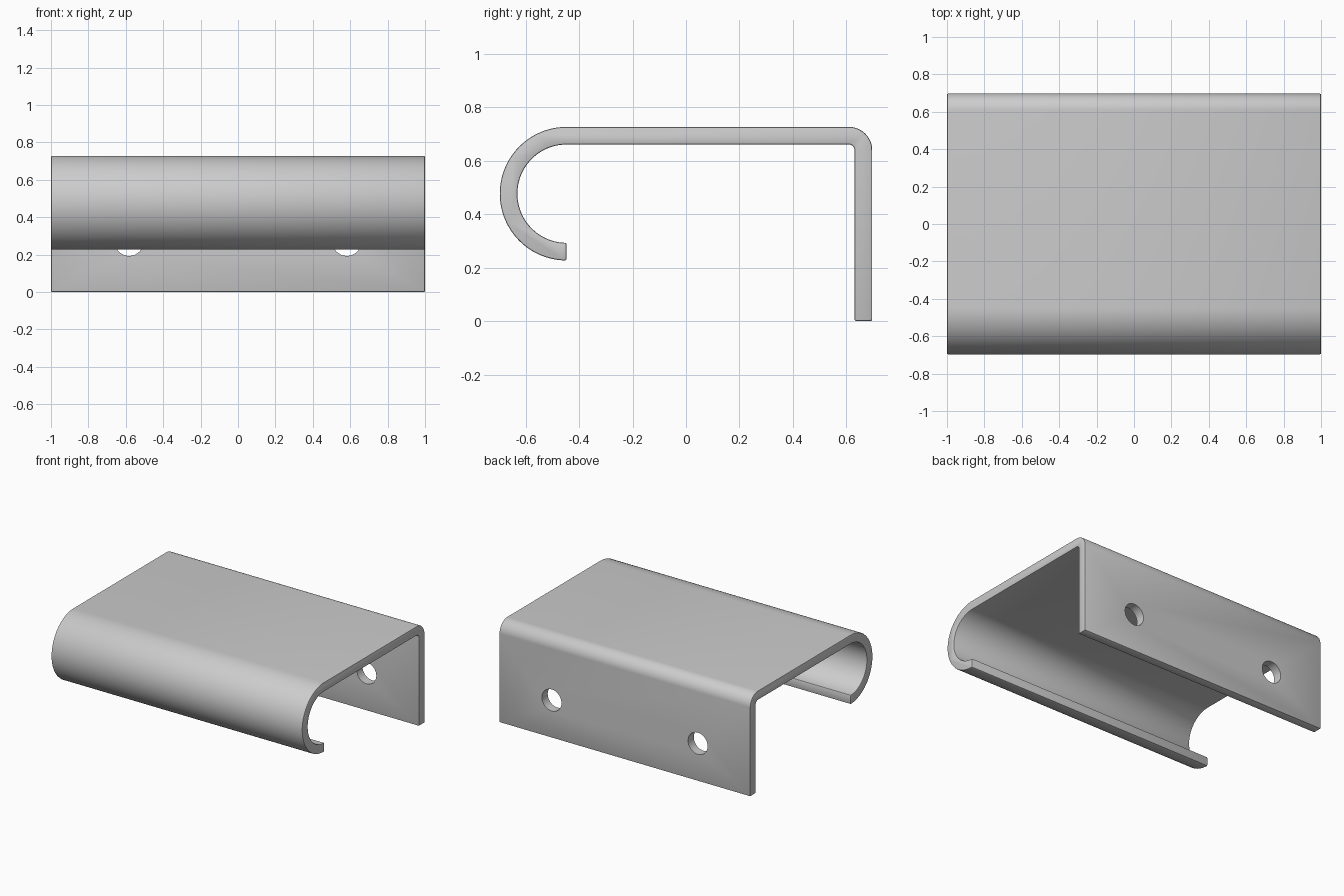
import bpy, bmesh
from math import sin, cos, pi, radians

if "Cube" in bpy.data.objects:
    bpy.data.objects.remove(bpy.data.objects["Cube"])

T = 0.066            # sheet thickness
TOP = 0.727          # top surface height
Y_HOOK, R_HOOK = -0.447, 0.25
Y_BACK, R_BEND = 0.697, 0.088
Z_HOOK = TOP - R_HOOK


def arc(cy, cz, r, a0, a1, n):
    return [(cy + r * cos(radians(a0 + (a1 - a0) * i / n)),
             cz + r * sin(radians(a0 + (a1 - a0) * i / n))) for i in range(n + 1)]


# Side profile: outer line from hook tip to back flange, then inner line back
cy, cz = Y_BACK - R_BEND, TOP - R_BEND
outer = arc(Y_HOOK, Z_HOOK, R_HOOK, 270, 90, 48) + arc(cy, cz, R_BEND, 90, 0, 16) + [(Y_BACK, 0)]
inner = ([(Y_BACK - T, 0)] + arc(cy, cz, R_BEND - T, 0, 90, 16)
         + arc(Y_HOOK, Z_HOOK, R_HOOK - T, 90, 270, 48))

# Bent sheet: profile extruded along x
bm = bmesh.new()
face = bm.faces.new([bm.verts.new((-1, y, z)) for y, z in outer + inner])
ext = bmesh.ops.extrude_face_region(bm, geom=[face])
bmesh.ops.translate(bm, vec=(2, 0, 0),
                    verts=[v for v in ext["geom"] if isinstance(v, bmesh.types.BMVert)])
bmesh.ops.recalc_face_normals(bm, faces=bm.faces)
mesh = bpy.data.meshes.new("hook_bracket")
bm.to_mesh(mesh)
bm.free()
bracket = bpy.data.objects.new("hook_bracket", mesh)
bpy.context.collection.objects.link(bracket)

# Small edge break on all sharp edges
bev = bracket.modifiers.new("edge_break", "BEVEL")
bev.width, bev.segments = 0.006, 2
bev.limit_method, bev.angle_limit = "ANGLE", radians(40)

# Two screw holes through the back flange
cutters = []
for side in (-1, 1):
    bpy.ops.mesh.primitive_cylinder_add(vertices=48, radius=0.078, depth=0.3,
                                        location=(side * 0.582, Y_BACK - T / 2, 0.271),
                                        rotation=(pi / 2, 0, 0))
    cutter = bpy.context.object
    cutter.name = "hole_cutter"
    cutter.hide_render = True
    mod = bracket.modifiers.new("screw_hole", "BOOLEAN")
    mod.operation, mod.solver, mod.object = "DIFFERENCE", "EXACT", cutter
    cutters.append(cutter)

# Apply modifiers, drop the cutters, shade smooth
bpy.ops.object.select_all(action="DESELECT")
bracket.select_set(True)
bpy.context.view_layer.objects.active = bracket
for name in [m.name for m in bracket.modifiers]:
    bpy.ops.object.modifier_apply(modifier=name)
for cutter in cutters:
    bpy.data.objects.remove(cutter)
bpy.ops.object.shade_smooth_by_angle(angle=radians(30))
